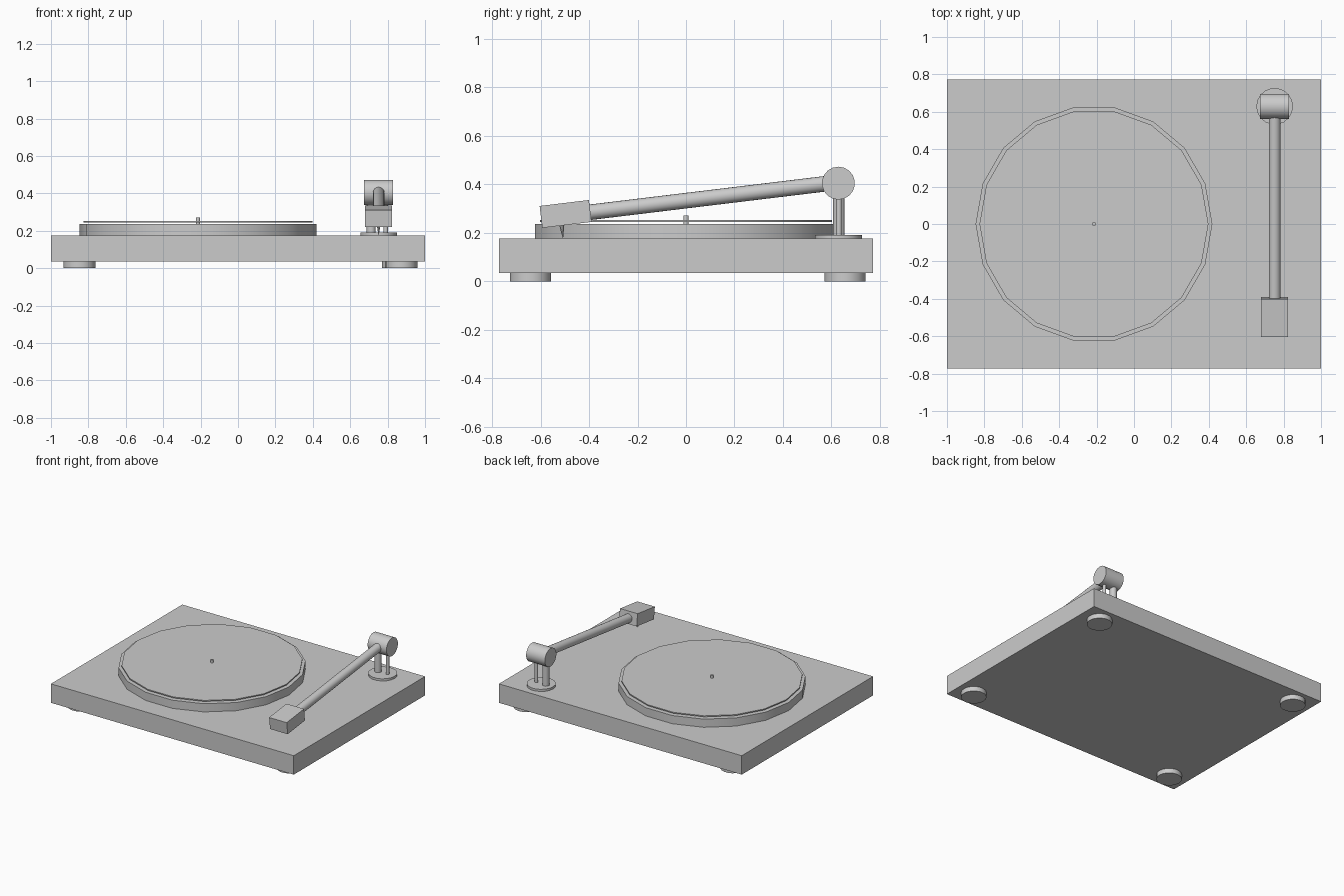
import bpy
from math import radians, sin, cos, pi
from mathutils import Vector

if "Cube" in bpy.data.objects:
    bpy.data.objects.remove(bpy.data.objects["Cube"])

SIDES = 18


def box(name, size, loc, rot=(0, 0, 0)):
    bpy.ops.mesh.primitive_cube_add(size=1, location=loc, rotation=rot)
    ob = bpy.context.object
    ob.name = name
    ob.scale = size
    bpy.ops.object.transform_apply(location=False, rotation=False, scale=True)
    return ob


def rod(name, r, start, end, r_end=None, sides=SIDES):
    """Cylinder or cone between two points; vertical ones have a vertex on +x."""
    a, b = Vector(start), Vector(end)
    d = b - a
    bpy.ops.mesh.primitive_cone_add(vertices=sides, radius1=r,
                                    radius2=r if r_end is None else r_end,
                                    depth=d.length, location=(a + b) / 2)
    ob = bpy.context.object
    ob.name = name
    if abs(d.x) + abs(d.y) < 1e-6:
        ob.rotation_euler = (0, 0, pi / 2)
    else:
        ob.rotation_euler = d.to_track_quat('Z', 'Y').to_euler()
    bpy.ops.object.shade_smooth_by_angle(angle=radians(30))
    return ob


def disc(name, r, x, y, z0, z1):
    return rod(name, r, (x, y, z0), (x, y, z1))


# Plinth and feet
box("plinth", (2.0, 1.545, 0.141), (0, 0, 0.1055))
for name, x, y in (("front_left", -0.848, -0.642), ("front_right", 0.873, -0.642),
                   ("back_left", -0.848, 0.657), ("back_right", 0.855, 0.657)):
    disc("foot_" + name, 0.086, x, y, 0, 0.036)

# Platter, record and spindle
PX = -0.214
disc("platter", 0.633, PX, 0, 0.175, 0.237)
disc("record", 0.612, PX, 0, 0.244, 0.252)
disc("spindle", 0.011, PX, 0, 0.235, 0.272)

# Tonearm stand: base disc, thick and thin posts, pivot barrel
AX, AY, AZ = 0.752, 0.629, 0.405
disc("arm_base", 0.098, AX, AY, 0.175, 0.192)
disc("thick_post", 0.024, AX - 0.04, AY + 0.002, 0.19, AZ)
disc("thin_post", 0.012, AX + 0.038, AY + 0.002, 0.19, AZ)
rod("pivot_barrel", 0.068, (AX - 0.077, AY, AZ), (AX + 0.077, AY, AZ))

# Tonearm tube, headshell and stylus, sloping down to the front
tilt = radians(6.9)
reach = 1.09
rod("arm_tube", 0.032, (AX, AY, AZ + 0.004),
    (AX, AY - reach * cos(tilt), AZ + 0.004 - reach * sin(tilt)))
box("headshell", (0.145, 0.205, 0.091), (AX, -0.497, 0.278), (tilt, 0, 0))
rod("stylus", 0.011, (AX, -0.513, 0.235), (AX, -0.508, 0.178), r_end=0.001, sides=8)
